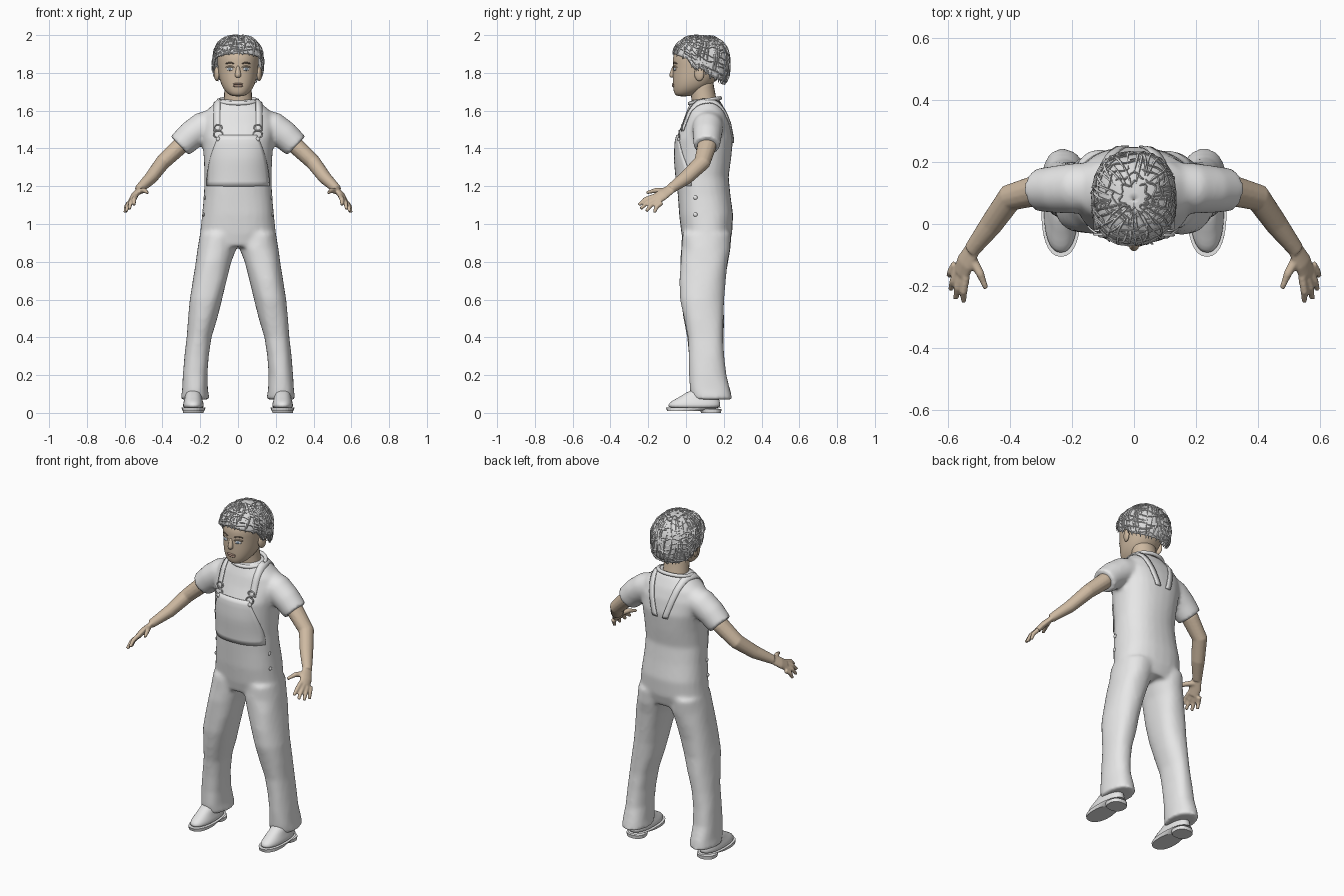
import bpy, bmesh, math, random
from math import sin, cos, pi, radians
from mathutils import Vector, Matrix
from mathutils.bvhtree import BVHTree

random.seed(4)
if "Cube" in bpy.data.objects:
    bpy.data.objects.remove(bpy.data.objects["Cube"])


def material(name, r, g, b):
    m = bpy.data.materials.new(name)
    m.use_nodes = True
    m.diffuse_color = (r, g, b, 1)
    m.node_tree.nodes["Principled BSDF"].inputs["Base Color"].default_value = (r, g, b, 1)
    return m


CLOTH = material("white_cloth", .8, .8, .8)
SKIN = material("tan_skin", .62, .49, .36)
HAIR = material("pale_grey_hair", .7, .7, .7)
LIPS = material("lip_brown", .5, .34, .26)
EYE = material("eye_white", .72, .74, .76)
IRIS = material("iris_grey_blue", .2, .27, .34)
BROW = material("brow_brown", .2, .15, .11)


def finish(name, bm, mat, smooth=True, sub=0, voxel=0, relax=0, solid=0):
    """Turn a bmesh into an object with its modifiers."""
    bmesh.ops.recalc_face_normals(bm, faces=bm.faces[:])
    for f in bm.faces:
        f.smooth = smooth
    me = bpy.data.meshes.new(name)
    bm.to_mesh(me)
    bm.free()
    me.materials.append(mat)
    ob = bpy.data.objects.new(name, me)
    bpy.context.collection.objects.link(ob)
    if voxel:
        m = ob.modifiers.new("fuse", "REMESH")
        m.mode, m.voxel_size, m.use_smooth_shade = "VOXEL", voxel, True
        m = ob.modifiers.new("relax", "SMOOTH")
        m.factor, m.iterations = .5, relax
    if sub:
        m = ob.modifiers.new("round", "SUBSURF")
        m.levels = m.render_levels = sub
    if solid:
        m = ob.modifiers.new("thickness", "SOLIDIFY")
        m.thickness, m.offset = solid, 0
    return ob


def skin_rings(bm, rings):
    """Join successive point rings and cap both ends."""
    loops = [[bm.verts.new(p) for p in ring] for ring in rings]
    n = len(loops[0])
    for a, b in zip(loops, loops[1:]):
        for i in range(n):
            j = (i + 1) % n
            bm.faces.new((a[i], a[j], b[j], b[i]))
    bm.faces.new(loops[0])
    bm.faces.new(loops[-1])


def loft(bm, rows, s=1, n=28, p=2.3, fold=0):
    """Stack level rings, each given as z, x range, y range."""
    def bend(c):
        return math.copysign(abs(c) ** (2 / p), c)
    rings = []
    for z, x0, x1, y0, y1 in rows:
        ring = []
        for i in range(n):
            a = 2 * pi * i / n
            k = 1 + fold * sin(31 * z + 3 * a) * sin(17 * z + a * s)
            ring.append(Vector((s * ((x0 + x1) / 2 + (x1 - x0) / 2 * k * bend(cos(a))),
                                (y0 + y1) / 2 + (y1 - y0) / 2 * k * bend(sin(a)), z)))
        rings.append(ring)
    skin_rings(bm, rings)


def tube(bm, pts, radii, s=1, n=14, wide=(0, 1, 0), flat=1):
    """Sweep an ellipse along a path; wide is the direction of its long axis."""
    pts = [Vector(p) for p in pts]
    rings = []
    for i, (p, r) in enumerate(zip(pts, radii)):
        t = (pts[min(i + 1, len(pts) - 1)] - pts[max(i - 1, 0)]).normalized()
        up = t.cross(Vector(wide)).normalized()
        side = up.cross(t).normalized()
        ring = [p + side * r * cos(2 * pi * k / n) + up * r * flat * sin(2 * pi * k / n) for k in range(n)]
        rings.append([Vector((s * q.x, q.y, q.z)) for q in ring])
    skin_rings(bm, rings)


def ball(name, loc, size, mat, turn=0):
    bm = bmesh.new()
    mtx = Matrix.Translation(loc) @ Matrix.Rotation(turn, 4, "Z") @ Matrix.Diagonal((*size, 1))
    bmesh.ops.create_uvsphere(bm, u_segments=16, v_segments=10, radius=1, matrix=mtx)
    return finish(name, bm, mat)


def surface(ob):
    bpy.context.view_layer.update()
    return BVHTree.FromObject(ob, bpy.context.evaluated_depsgraph_get())


def hit(tree, origin, way, lift=.003):
    loc, nor, _, _ = tree.ray_cast(Vector(origin), Vector(way))
    return Vector(origin) if loc is None else loc - Vector(way).normalized() * lift


def patch(name, rows, mat, solid=.006):
    """Thin plate through a grid of points."""
    bm = bmesh.new()
    grid = [[bm.verts.new(p) for p in row] for row in rows]
    for a, b in zip(grid, grid[1:]):
        for i in range(len(a) - 1):
            bm.faces.new((a[i], a[i + 1], b[i + 1], b[i]))
    return finish(name, bm, mat, solid=solid)


# Clothing: torso, trouser legs and short sleeves fused into one soft surface
TORSO = [(.88, .195, -.01, .225), (.95, .2, -.025, .245), (1.05, .192, -.037, .25), (1.15, .182, -.043, .235),
         (1.25, .176, -.05, .225), (1.35, .18, -.06, .24), (1.45, .19, -.055, .25), (1.53, .2, -.02, .235),
         (1.59, .18, 0, .215), (1.635, .13, .02, .19), (1.66, .1, .03, .175)]
LEG = [(.95, .01, .2, -.02, .24), (.87, .01, .212, -.025, .235), (.8, .035, .224, -.03, .222),
       (.7, .06, .24, -.032, .208), (.6, .085, .255, -.03, .2), (.5, .11, .264, -.012, .2),
       (.4, .14, .272, .008, .198), (.3, .155, .284, .015, .202), (.2, .162, .292, .018, .212),
       (.12, .158, .297, .02, .235), (.07, .152, .302, .027, .246)]
bm = bmesh.new()
loft(bm, [(z, -w, w, f, b) for z, w, f, b in TORSO], fold=.012)
for s in (-1, 1):
    loft(bm, LEG, s, fold=.03)
    tube(bm, [(.11, .12, 1.535), (.19, .115, 1.51), (.25, .112, 1.468), (.308, .11, 1.413)],
         [.08, .082, .077, .07], s, n=20)
clothes = finish("overalls_and_shirt", bm, CLOTH, voxel=.011, relax=7)
body = surface(clothes)

# Bib plate
bib = []
for j in range(11):
    z = 1.2 + .027 * j
    w = .165 - .065 * (j / 10) ** 2
    bib.append([hit(body, (w * (i / 8 - 1), -1, z), (0, 1, 0)) for i in range(17)])
patch("bib", bib, CLOTH)

for s, side in ((-1, "right"), (1, "left")):
    # Shoulder strap from the bib, over the shoulder, to the back
    strap = []
    for i in range(29):
        t = 20 + 6 * i
        x = s * (.112 - .08 * max(0, (t - 90) / 100))
        ray = Vector((0, -cos(radians(t)), sin(radians(t))))
        strap.append([hit(body, Vector((x + e, .1, 1.45)) + ray * .6, -ray, .004) for e in (-.017, 0, .017)])
    patch(side + "_strap", strap, CLOTH)

    # Buckle: loop, slide and stud
    bm = bmesh.new()
    for dz, r in ((.045, .02), (.01, .024)):
        c = hit(body, (s * .105, -1, 1.465 + dz), (0, 1, 0), .008)
        loop = [c + Vector((r * cos(a * pi / 8), 0, r * .8 * sin(a * pi / 8))) for a in range(17)]
        tube(bm, loop, [.004] * 17, n=6)
    finish(side + "_buckle", bm, CLOTH)
    ball(side + "_stud", hit(body, (s * .105, -1, 1.45), (0, 1, 0)), (.012, .008, .012), CLOTH)

    # Hip buttons
    for z in (1.05, 1.14):
        ball(side + "_hip_button", hit(body, (s, .05, z), (-s, 0, 0)), (.006, .011, .011), CLOTH)

    # Arm, palm, fingers and thumb
    bm = bmesh.new()
    tube(bm, [(.25, .11, 1.47), (.31, .11, 1.41), (.4, .085, 1.325), (.46, 0, 1.245), (.525, -.085, 1.183)],
         [.052, .051, .045, .039, .027], s, flat=.9)
    across = Vector((.035, .04, -.035))
    tube(bm, [(.515, -.07, 1.192), (.545, -.125, 1.155), (.558, -.16, 1.13)], [.028, .037, .034],
         s, wide=across, flat=.48)
    tips = [(.55, -.25, 1.1), (.575, -.24, 1.08), (.592, -.212, 1.066), (.597, -.168, 1.06)]
    for k, tip in enumerate(tips):
        base = Vector((.542, -.168, 1.148)) + across * (k / 3)
        mid = base.lerp(Vector(tip), .55) + Vector((.004, -.005, .008))
        tube(bm, [base, mid, tip], [.013, .0125, .009], s, n=10)
    tube(bm, [(.528, -.105, 1.172), (.497, -.16, 1.178), (.478, -.208, 1.166)], [.018, .014, .009], s, n=10)
    finish(side + "_arm", bm, SKIN, voxel=.0055, relax=3)

    # Shoe upper, sole and heel
    bm = bmesh.new()
    loft(bm, [(.02, .18, .292, -.098, .183), (.045, .18, .292, -.096, .183), (.065, .187, .286, -.075, .178),
              (.085, .192, .28, -.03, .172), (.13, .197, .274, .03, .165)], s)
    finish(side + "_shoe", bm, CLOTH, sub=1)
    bm = bmesh.new()
    loft(bm, [(.01, .178, .294, -.1, .1), (.028, .172, .299, -.106, .19)], s)
    loft(bm, [(0, .182, .29, .08, .185), (.02, .18, .292, .07, .188)], s)
    finish(side + "_sole", bm, CLOTH, smooth=False)

# Shirt collar
bm = bmesh.new()
rim = [(.103 * cos(a * pi / 16), .1 + .08 * sin(a * pi / 16), 1.652 + .014 * sin(a * pi / 16)) for a in range(33)]
tube(bm, rim, [.011] * 33, n=8, wide=(0, 0, 1))
finish("collar", bm, CLOTH)

# Head and neck
HEAD = [(1.675, .03, -.048, .02), (1.69, .056, -.063, .06), (1.72, .082, -.069, .12), (1.76, .097, -.071, .16),
        (1.8, .104, -.071, .19), (1.84, .109, -.07, .205), (1.88, .112, -.072, .21), (1.92, .106, -.057, .2),
        (1.955, .085, -.025, .17), (1.975, .045, .02, .12)]
bm = bmesh.new()
loft(bm, [(z, -w, w, f, b) for z, w, f, b in HEAD], n=24, p=2.15)
head = finish("head", bm, SKIN, sub=2)
face = surface(head)
bm = bmesh.new()
tube(bm, [(0, .1, 1.6), (0, .095, 1.66), (0, .085, 1.72), (0, .08, 1.78)], [.085, .074, .072, .07],
     n=24, wide=(1, 0, 0), flat=.88)
finish("neck", bm, SKIN)

# Nose and mouth
bm = bmesh.new()
tube(bm, [(0, -.063, 1.84), (0, -.067, 1.815), (0, -.073, 1.79), (0, -.07, 1.774)], [.009, .011, .018, .014],
     wide=(1, 0, 0))
finish("nose", bm, SKIN, sub=1)
for name, z, h in (("upper_lip", 1.741, .006), ("lower_lip", 1.731, .007)):
    ball(name, hit(face, (0, -1, z), (0, 1, 0), -.003), (.028, .009, h), LIPS)

# Eyes, brows and ears
for s, side in ((-1, "right"), (1, "left")):
    c = hit(face, (s * .043, -1, 1.82), (0, 1, 0), 0)
    ball(side + "_eye", c, (.019, .005, .009), EYE, s * .35)
    ball(side + "_iris", c + Vector((0, -.003, 0)), (.008, .004, .008), IRIS, s * .35)
    for part, mat, z, r in (("brow", BROW, 1.848, .004), ("eyelid", SKIN, 1.829, .004)):
        bm = bmesh.new()
        line = [hit(face, (s * (.02 + .009 * i), -1, z + .006 * sin(i * pi / 5)), (0, 1, 0), 0) for i in range(6)]
        tube(bm, line, [r * .5, r, r, r, r, r * .4], n=8)
        finish(side + "_" + part, bm, mat)
    ball(side + "_ear", (s * .113, .07, 1.795), (.013, .027, .038), SKIN, -s * .3)

# Hair: a cap that follows the hairline, under a net of raised locks
HAIRLINE = [(0, 1.905), (.25, 1.875), (.4, 1.81), (.5, 1.825), (.7, 1.77), (1, 1.735)]


def scalp(az, v, off=0):
    t = (1 - cos(az)) / 2
    low = 1.735
    for (t0, z0), (t1, z1) in zip(HAIRLINE, HAIRLINE[1:]):
        if t0 <= t <= t1:
            low = z0 + (z1 - z0) * (t - t0) / (t1 - t0)
    start = math.atan2(low - 1.845, .15)
    e = start + (pi / 2 - start) * v
    d = Vector((sin(az) * cos(e), -cos(az) * cos(e), sin(e)))
    r = sum(abs(c / k) ** 2.5 for c, k in zip(d, (.129, .149, .149))) ** -.4
    return Vector((0, .078, 1.845)) + d * (r + off)


cap = [[scalp(2 * pi * i / 48, j / 14 * .995) for i in range(49)] for j in range(15)]
patch("hair_cap", cap, HAIR)
bm = bmesh.new()
for i in range(46):
    az, sway, ph = 2 * pi * i / 46, random.uniform(.04, .12), random.uniform(0, 6)
    top = random.uniform(.72, .93)
    path = [scalp(az + sway * sin(ph + 5 * k / 11), -.04 + top * k / 11, .004 - .003 * cos(k + ph)) for k in range(12)]
    tube(bm, path, [.002] + [.0055] * 10 + [.002], n=4, wide=(.3, .2, 1), flat=.8)
for j in range(11):
    for q in range(5):
        az, ph = 2 * pi * q / 5 + random.uniform(0, 1), random.uniform(0, 6)
        path = [scalp(az + .12 * k, .04 + j * .08 + .025 * sin(ph + k), .005) for k in range(11)]
        tube(bm, path, [.002] + [.0045] * 9 + [.002], n=4, wide=(.1, .2, 1), flat=.8)
finish("hair_locks", bm, HAIR, smooth=False)
